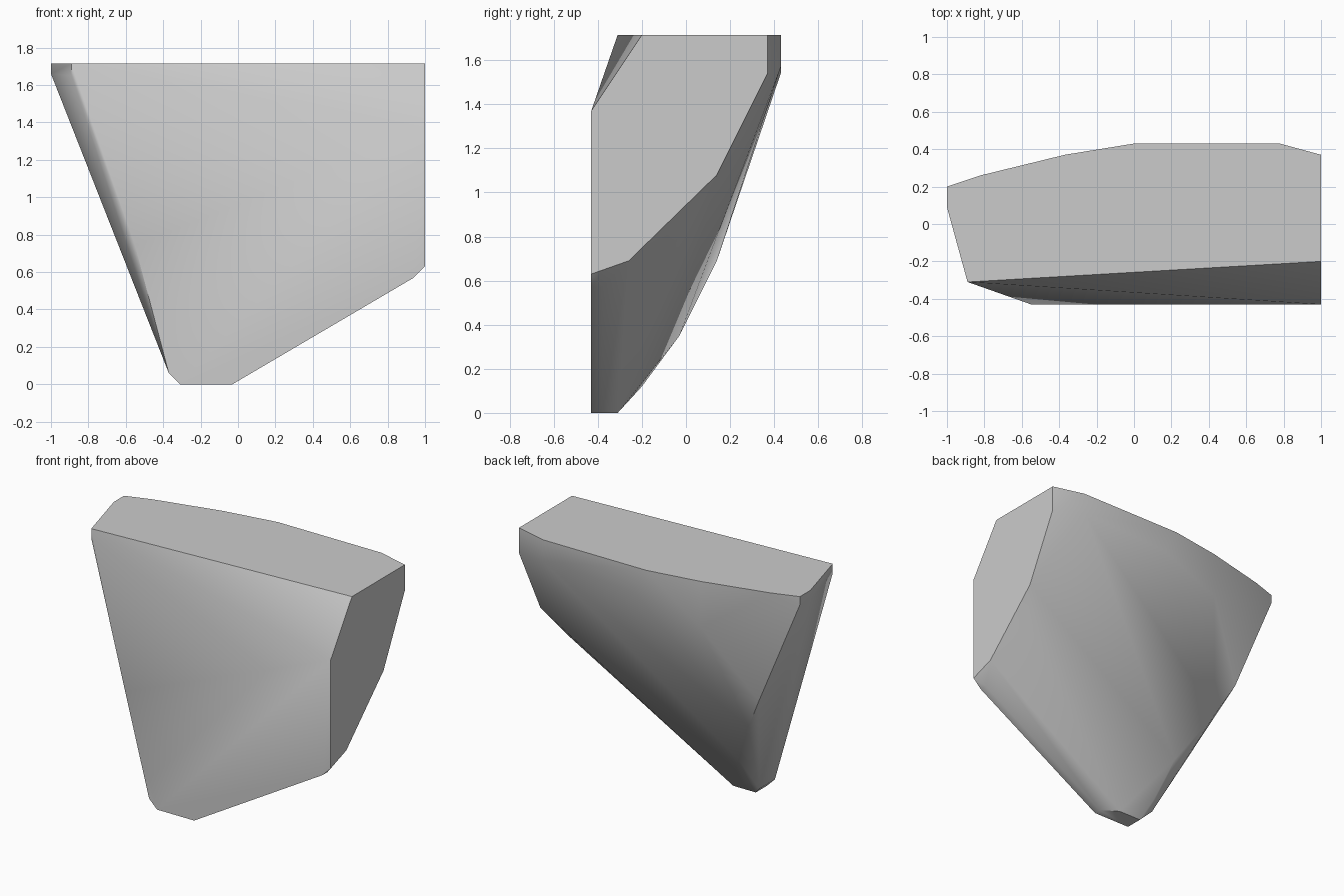
import bpy
import bmesh
import math

HEIGHT = 1.715
FRONT = -0.43
SIDE = 1.0

# Remove the default object
default_object = bpy.data.objects.get("Cube")
if default_object:
    bpy.data.objects.remove(default_object, do_unlink=True)


def make_material(name, colour):
    material = bpy.data.materials.new(name)
    material.use_nodes = True
    material.diffuse_color = colour
    shader = next(n for n in material.node_tree.nodes if n.type == "BSDF_PRINCIPLED")
    shader.inputs["Base Color"].default_value = colour
    shader.inputs["Roughness"].default_value = 0.8
    return material


def build_hull(name, points, material):
    """Wrap the cut outlines and the rounded back in one convex skin."""
    bm = bmesh.new()
    for point in points:
        bm.verts.new(point)
    result = bmesh.ops.convex_hull(bm, input=bm.verts[:])
    unused = set(result["geom_interior"]) | set(result["geom_unused"])
    loose = [item for item in unused if isinstance(item, bmesh.types.BMVert)]
    bmesh.ops.delete(bm, geom=loose, context="VERTS")
    bmesh.ops.dissolve_limit(bm, angle_limit=math.radians(0.5),
                             verts=bm.verts[:], edges=bm.edges[:])
    bmesh.ops.recalc_face_normals(bm, faces=bm.faces[:])
    mesh = bpy.data.meshes.new(name)
    bm.to_mesh(mesh)
    bm.free()
    mesh.materials.append(material)
    obj = bpy.data.objects.new(name, mesh)
    bpy.context.collection.objects.link(obj)
    return obj


# Flat top outline (x, y)
top_outline = [(-1, .09), (-1, .2), (-.82, .26), (-.37, .37), (0, .43),
               (.78, .43), (1, .37), (1, -.2), (-.89, -.31)]

# Flat side cut (y, z)
side_outline = [(.37, 1.54), (.14, 1.08), (-.26, .69), (FRONT, .63), (FRONT, 1.37)]

# Flat front cut (x, z)
front_outline = [(.94, .57), (-.03, 0), (-.31, 0), (-.37, .06), (-.52, .63), (-.55, .74)]

# Small foot behind the front cut (x, y)
foot_outline = [(-.03, -.38), (-.14, -.31), (-.31, -.31)]

# Rounded back and slanted left flank (x, y, z)
back_points = [
    (.1, .43, 1.54), (.78, .43, 1.57), (-.37, .37, 1.4),
    (.89, -.02, .85), (.94, -.38, .57),
    (-.69, .2, .92), (-.57, .14, .69), (-.37, -.03, .35),
    (-.34, -.2, .12), (-.37, -.26, .06),
    (-1, .09, 1.66), (-1, .2, 1.66), (-.89, -.31, 1.65),
]

points = [(x, y, HEIGHT) for x, y in top_outline]
points += [(SIDE, y, z) for y, z in side_outline]
points += [(x, FRONT, z) for x, z in front_outline]
points += [(x, y, 0) for x, y in foot_outline]
points += back_points

stone_grey = make_material("stone grey", (.6, .6, .6, 1))
fragment = build_hull("wedge_fragment", points, stone_grey)

# Soft facets with crisp cut edges
for other in bpy.context.selected_objects:
    other.select_set(False)
fragment.select_set(True)
bpy.context.view_layer.objects.active = fragment
bpy.ops.object.shade_smooth_by_angle(angle=math.radians(38))
